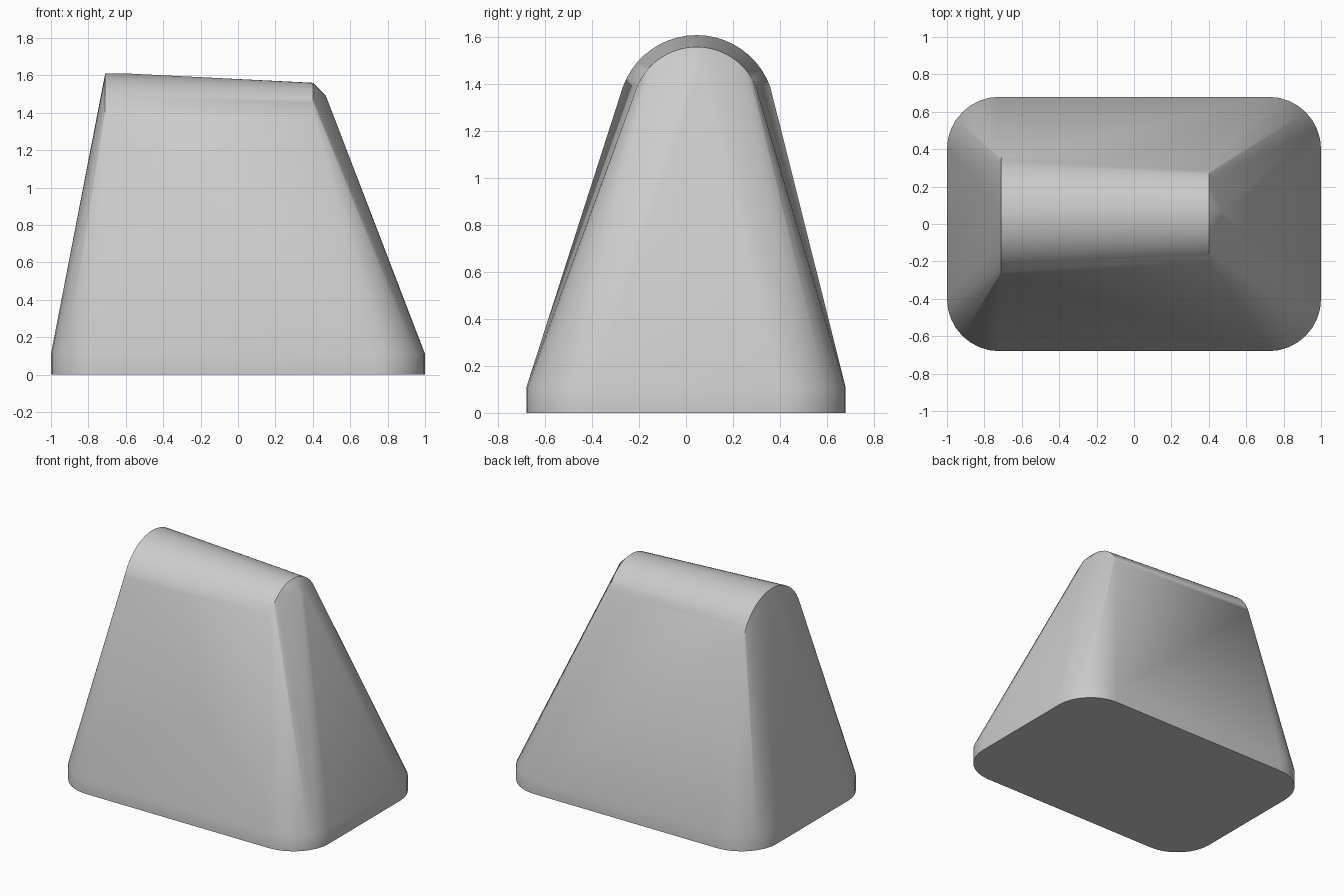
import bpy
import bmesh
from math import sin, cos, pi, radians

cube = bpy.data.objects.get("Cube")
if cube:
    bpy.data.objects.remove(cube, do_unlink=True)


def material(name, rgb):
    mat = bpy.data.materials.new(name)
    mat.use_nodes = True
    colour = (*rgb, 1.0)
    mat.diffuse_color = colour
    mat.node_tree.nodes["Principled BSDF"].inputs["Base Color"].default_value = colour
    return mat


def rounded_rectangle(half_x, half_y, radius, z, steps=8):
    """Outline of the foot with quarter-circle corners."""
    points = []
    for corner, (sx, sy) in enumerate([(1, 1), (-1, 1), (-1, -1), (1, -1)]):
        for i in range(steps + 1):
            a = (corner + i / steps) * pi / 2
            points.append((sx * (half_x - radius) + radius * cos(a),
                           sy * (half_y - radius) + radius * sin(a), z))
    return points


def arch(x, y, top, radius, start, steps=20):
    """Upright arc at one end of the rounded ridge."""
    points = []
    for i in range(steps + 1):
        a = radians(start + (180 - 2 * start) * i / steps)
        points.append((x, y + radius * cos(a), top - radius + radius * sin(a)))
    return points


# Tapered body: foot, two ridge ends and the small peak on the left end
ridge_y = 0.045
points = rounded_rectangle(1.0, 0.68, 0.28, 0.0)
points += rounded_rectangle(1.0, 0.68, 0.28, 0.11)
points += arch(-0.71, ridge_y, 1.61, 0.334, 20)
points += arch(0.40, ridge_y, 1.56, 0.275, 24)
points += [(-0.60, ridge_y, 1.61)]
points += [(0.47, ridge_y + dy, 1.49) for dy in (-0.015, 0.025)]

bm = bmesh.new()
for p in points:
    bm.verts.new(p)
hull = bmesh.ops.convex_hull(bm, input=bm.verts[:])
loose = [v for v in bm.verts if not v.link_faces]
bmesh.ops.delete(bm, geom=loose, context="VERTS")
bmesh.ops.dissolve_limit(bm, angle_limit=radians(0.3),
                         verts=bm.verts[:], edges=bm.edges[:])
bmesh.ops.recalc_face_normals(bm, faces=bm.faces[:])

mesh = bpy.data.meshes.new("tapered_body")
bm.to_mesh(mesh)
bm.free()
mesh.materials.append(material("light grey", (0.6, 0.6, 0.6)))
body = bpy.data.objects.new("tapered_body", mesh)
bpy.context.collection.objects.link(body)

# Smooth rounded corners, crisp ridge ends and foot
bpy.ops.object.select_all(action="DESELECT")
body.select_set(True)
bpy.context.view_layer.objects.active = body
bpy.ops.object.shade_smooth_by_angle(angle=radians(35))
